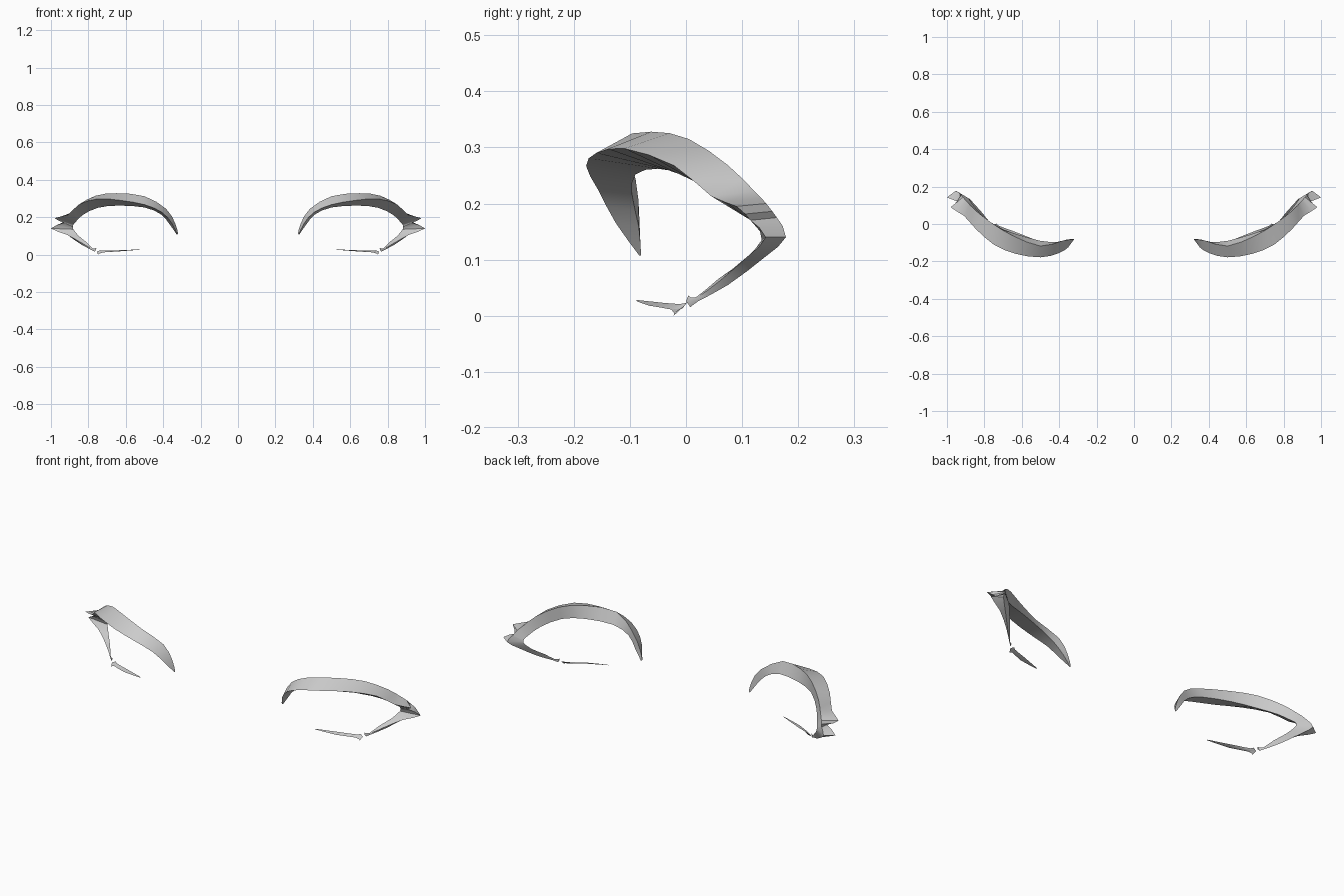
import bpy, bmesh, math
from mathutils import Vector

if "Cube" in bpy.data.objects:
    bpy.data.objects.remove(bpy.data.objects["Cube"])


def catmull(a, b, c, d, t):
    return 0.5 * (2 * b + (c - a) * t + (2 * a - 5 * b + 4 * c - d) * t * t
                  + (3 * b - a - 3 * c + d) * t ** 3)


def loft(name, stations, steps=2, caps=(True, True)):
    """Triangular section (back-top, front ridge, eye edge) lofted along stations, mirrored in x."""
    rows = [[Vector(p) for p in s] for s in stations]
    n = len(rows)
    fine = []
    for i in range(n - 1):
        q = [rows[max(i - 1, 0)], rows[i], rows[i + 1], rows[min(i + 2, n - 1)]]
        for k in range(steps):
            fine.append([catmull(*(r[j] for r in q), k / steps) for j in range(3)])
    fine.append(rows[-1])
    bm = bmesh.new()
    rings = [[bm.verts.new(p) for p in row] for row in fine]
    for a, b in zip(rings, rings[1:]):
        for j in range(3):
            k = (j + 1) % 3
            bm.faces.new((a[j], a[k], b[k], b[j]))
    for ring, cap in ((rings[0], caps[0]), (rings[-1], caps[1])):
        if cap:
            bm.faces.new(ring)
    bmesh.ops.remove_doubles(bm, verts=bm.verts, dist=0.0005)
    bmesh.ops.recalc_face_normals(bm, faces=bm.faces)
    me = bpy.data.meshes.new(name)
    bm.to_mesh(me)
    bm.free()
    ob = bpy.data.objects.new(name, me)
    bpy.context.collection.objects.link(ob)
    ob.modifiers.new("mirror", 'MIRROR').use_mirror_merge = False
    bpy.ops.object.select_all(action='DESELECT')
    ob.select_set(True)
    bpy.context.view_layer.objects.active = ob
    bpy.ops.object.shade_smooth_by_angle(angle=math.radians(45))
    return ob


# notch between the two wing points at the outer corner, shared by both parts
notch = ((.93, .162, .175), (.93, .115, .17), (.883, .135, .15))

# upper lash arch, from the inner tip to the upper wing point
loft("upper_lash", [
    ((.32, -.082, .112), (.325, -.083, .107), (.328, -.08, .108)),
    ((.337, -.083, .17), (.352, -.125, .165), (.363, -.084, .158)),
    ((.385, -.09, .245), (.405, -.157, .225), (.412, -.096, .215)),
    ((.50, -.118, .312), (.50, -.178, .267), (.50, -.09, .252)),
    ((.65, -.062, .328), (.63, -.16, .29), (.64, -.05, .262)),
    ((.76, .005, .315), (.75, -.11, .298), (.75, -.005, .25)),
    ((.85, .075, .268), (.85, -.022, .268), (.83, .065, .212)),
    ((.895, .122, .222), (.91, .045, .213), (.87, .115, .172)),
    ((.915, .143, .2), (.98, .09, .195), (.88, .13, .16)),
    notch], caps=(True, False))

# lower lash at the outer corner, with a flared end
loft("lower_outer_lash", [
    notch,
    ((.952, .178, .14), (1.0, .142, .14), (.88, .135, .135)),
    ((.91, .14, .104), (.915, .11, .106), (.852, .105, .1)),
    ((.84, .075, .055), (.835, .06, .062), (.81, .058, .066)),
    ((.785, .022, .026), (.782, .018, .031), (.778, .018, .033)),
    ((.765, .008, .015), (.76, .0, .026), (.757, .004, .036))],
    caps=(False, True))

# thin lower lash toward the middle of the eye
loft("lower_inner_lash", [
    ((.755, -.005, .016), (.748, -.022, .0), (.735, .002, .024)),
    ((.725, -.012, .012), (.725, -.026, .011), (.722, -.01, .021)),
    ((.64, -.058, .017), (.64, -.066, .018), (.64, -.04, .023)),
    ((.525, -.088, .026), (.525, -.09, .027), (.525, -.086, .028))])
